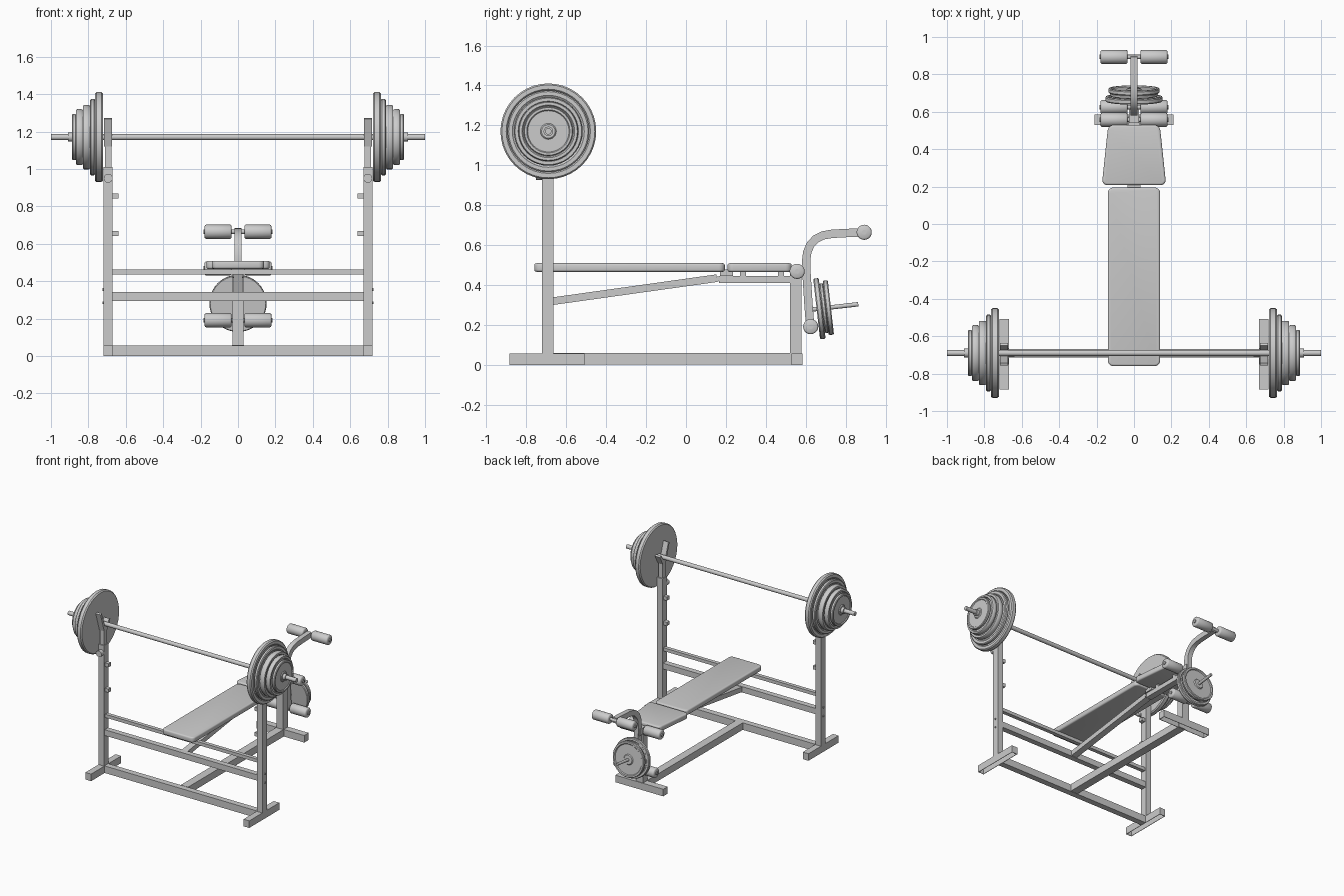
import bpy, bmesh, math
from mathutils import Vector

if "Cube" in bpy.data.objects:
    bpy.data.objects.remove(bpy.data.objects["Cube"])


def finish(name, bm, smooth=False):
    bmesh.ops.recalc_face_normals(bm, faces=bm.faces)
    me = bpy.data.meshes.new(name)
    bm.to_mesh(me)
    bm.free()
    ob = bpy.data.objects.new(name, me)
    bpy.context.collection.objects.link(ob)
    if smooth:
        bpy.ops.object.select_all(action='DESELECT')
        ob.select_set(True)
        bpy.context.view_layer.objects.active = ob
        bpy.ops.object.shade_smooth_by_angle(angle=math.radians(35))
    return ob


def box(name, x, y, z, open_bottom=False):
    bm = bmesh.new()
    bmesh.ops.create_cube(bm, size=1)
    for v in bm.verts:
        v.co = Vector([(a + b) / 2 + c * (b - a) for (a, b), c in zip((x, y, z), v.co)])
    if open_bottom:
        low = min(bm.faces, key=lambda f: f.calc_center_median().z)
        bmesh.ops.delete(bm, geom=[low], context='FACES_ONLY')
    ob = finish(name, bm)
    if open_bottom:
        m = ob.modifiers.new("wall", 'SOLIDIFY')
        m.thickness = 0.005
        m.offset = -1
    return ob


def side_profile(name, pts, x0, x1, smooth=False):
    """Closed (y, z) outline extruded along x."""
    bm = bmesh.new()
    f = bm.faces.new([bm.verts.new((x0, y, z)) for y, z in pts])
    r = bmesh.ops.extrude_face_region(bm, geom=[f])
    for v in r['geom']:
        if isinstance(v, bmesh.types.BMVert):
            v.co.x = x1
    return finish(name, bm, smooth)


def strip(name, path, t, x0, x1, smooth=False):
    """Flat-sided tube of thickness t following a (y, z) path."""
    p = [Vector(q) for q in path]
    left, right = [], []
    for i, q in enumerate(p):
        d = (p[min(i + 1, len(p) - 1)] - p[max(i - 1, 0)]).normalized()
        n = Vector((-d.y, d.x)) * t / 2
        left.append(q + n)
        right.append(q - n)
    return side_profile(name, left + right[::-1], x0, x1, smooth)


def lathe(name, profile, origin, axis, n=32):
    """Revolve (distance, radius) points about an axis."""
    rot = Vector(axis).to_track_quat('Z', 'Y')
    bm = bmesh.new()
    rings = [[bm.verts.new(Vector(origin) + rot @ Vector((r * math.cos(k * math.tau / n),
              r * math.sin(k * math.tau / n), t))) for k in range(n)] for t, r in profile]
    for a, b in zip(rings, rings[1:]):
        for k in range(n):
            bm.faces.new((a[k], a[(k + 1) % n], b[(k + 1) % n], b[k]))
    bm.faces.new(rings[0])
    bm.faces.new(rings[-1])
    return finish(name, bm, True)


def rod(name, a, b, r, n=16):
    d = Vector(b) - Vector(a)
    return lathe(name, [(0, r), (d.length, r)], a, d, n)


def plate(name, origin, axis, r, w, n=40):
    prof = [(0, r * .97), (w * .2, r), (w * .8, r), (w, r * .97), (w, r * .88),
            (w * .75, r * .84), (w * .75, .04), (w, .034)]
    return lathe(name, prof, origin, axis, n)


def pad(name, corners, z0, z1):
    bm = bmesh.new()
    f = bm.faces.new([bm.verts.new((x, y, z0)) for x, y in corners])
    r = bmesh.ops.extrude_face_region(bm, geom=[f])
    for v in r['geom']:
        if isinstance(v, bmesh.types.BMVert):
            v.co.z = z1
    up = [e for e in bm.edges if abs(e.verts[0].co.z - e.verts[1].co.z) > .01]
    bmesh.ops.bevel(bm, geom=up, offset=.03, segments=5, profile=.5, affect='EDGES')
    rim = [e for e in bm.edges if abs(e.verts[0].co.z - e.verts[1].co.z) < .001]
    bmesh.ops.bevel(bm, geom=rim, offset=.011, segments=3, profile=.5, affect='EDGES')
    return finish(name, bm, True)


BY, BZ = -.69, 1.17  # barbell centre line

# Barbell with plates and collars
rod("barbell_bar", (-1, BY, BZ), (1, BY, BZ), .016)
for s, side in ((-1, "left"), (1, "right")):
    for i, (x, w, r) in enumerate([(.722, .043, .24), (.765, .025, .205), (.79, .04, .172),
                                   (.83, .035, .15), (.865, .023, .123)]):
        plate(f"{side}_plate_{i + 1}", (s * x, BY, BZ), (s, 0, 0), r, w)
    rod(f"{side}_collar", (s * .875, BY, BZ), (s * .91, BY, BZ), .024)

    # Upright with telescoping post and bar cradle
    def sx(a, b):
        return tuple(sorted((s * a, s * b)))
    box(f"{side}_foot", sx(.668, .718), (-.885, -.508), (0, .056), True)
    box(f"{side}_upright", sx(.67, .718), (-.721, -.664), (.054, 1.01))
    box(f"{side}_inner_post", sx(.676, .712), (-.712, -.674), (1.0, 1.15))
    side_profile(f"{side}_bar_cradle", [(-.712, 1.12), (-.672, 1.12), (-.636, 1.19), (-.65, 1.198),
                 (-.676, 1.156), (-.704, 1.156), (-.742, 1.272), (-.757, 1.266)], *sx(.674, .717))
    rod(f"{side}_height_knob", (s * .694, -.715, .95), (s * .694, -.752, .95), .024)
    for i, z in enumerate((.655, .855)):
        box(f"{side}_catch_peg_{i + 1}", sx(.64, .675), (-.708, -.675), (z - .014, z + .014))
    for i, z in enumerate((.285, .355)):
        rod(f"{side}_bolt_{i + 1}", (s * .71, BY, z), (s * .725, BY, z), .007, 8)

# Frame cross members
box("base_crossbar", (-.67, .67), (-.715, -.668), (0, .056))
box("middle_crossbar", (-.672, .672), (-.712, -.668), (.295, .341))
box("upper_crossbar", (-.672, .672), (-.705, -.675), (.435, .461))
box("base_beam", (-.032, .032), (-.67, .54), (.002, .058))
box("rear_foot", (-.21, .21), (.53, .585), (0, .056), True)
box("rear_post", (-.03, .03), (.522, .58), (.05, .455))

# Bench supports and hinge
strip("sloped_beam", [(-.68, .317), (.155, .434)], .038, -.025, .025)
box("seat_beam", (-.025, .025), (.165, .525), (.411, .446))
rod("beam_pivot", (-.03, .16, .43), (.03, .16, .43), .012)
box("pad_hinge", (-.035, .035), (.17, .235), (.445, .478))
for i, y in enumerate((.27, .46)):
    box(f"seat_spacer_{i + 1}", (-.025, .025), (y, y + .03), (.44, .47))

# Padding
pad("back_pad", [(-.14, -.76), (.14, -.76), (.14, .195), (-.14, .195)], .466, .509)
pad("seat_pad", [(-.172, .208), (.172, .208), (.138, .53), (-.138, .53)], .465, .509)

# Leg curl arm
arm = [(.624, .175), (.614, .3), (.604, .46), (.602, .52), (.608, .565), (.624, .602), (.65, .63),
       (.685, .648), (.73, .656), (.8, .66), (.895, .664)]
strip("leg_arm", arm, .042, -.019, .019, True)
box("arm_bracket", (-.026, .026), (.54, .615), (.44, .49))

# Foam rollers
for nm, y, z in (("upper", .893, .664), ("middle", .557, .468), ("lower", .625, .191)):
    rod(f"{nm}_roller_rod", (-.185, y, z), (.185, y, z), .012)
    for s, side in ((-1, "left"), (1, "right")):
        lathe(f"{nm}_{side}_roller", [(0, .03), (.003, .035), (.008, .038), (.137, .038),
              (.142, .035), (.145, .03)], (s * .034, y, z), (s, 0, 0), 20)

# Leg curl weights on a tilted peg
ax = Vector((0, .22, .025)).normalized()
start = Vector((0, .615, .275))
rod("weight_peg", start, start + ax * .25, .011)
for i, (t, w, r) in enumerate([(.04, .028, .153), (.068, .018, .125), (.086, .026, .137)]):
    plate(f"curl_plate_{i + 1}", start + ax * t, ax, r, w)
